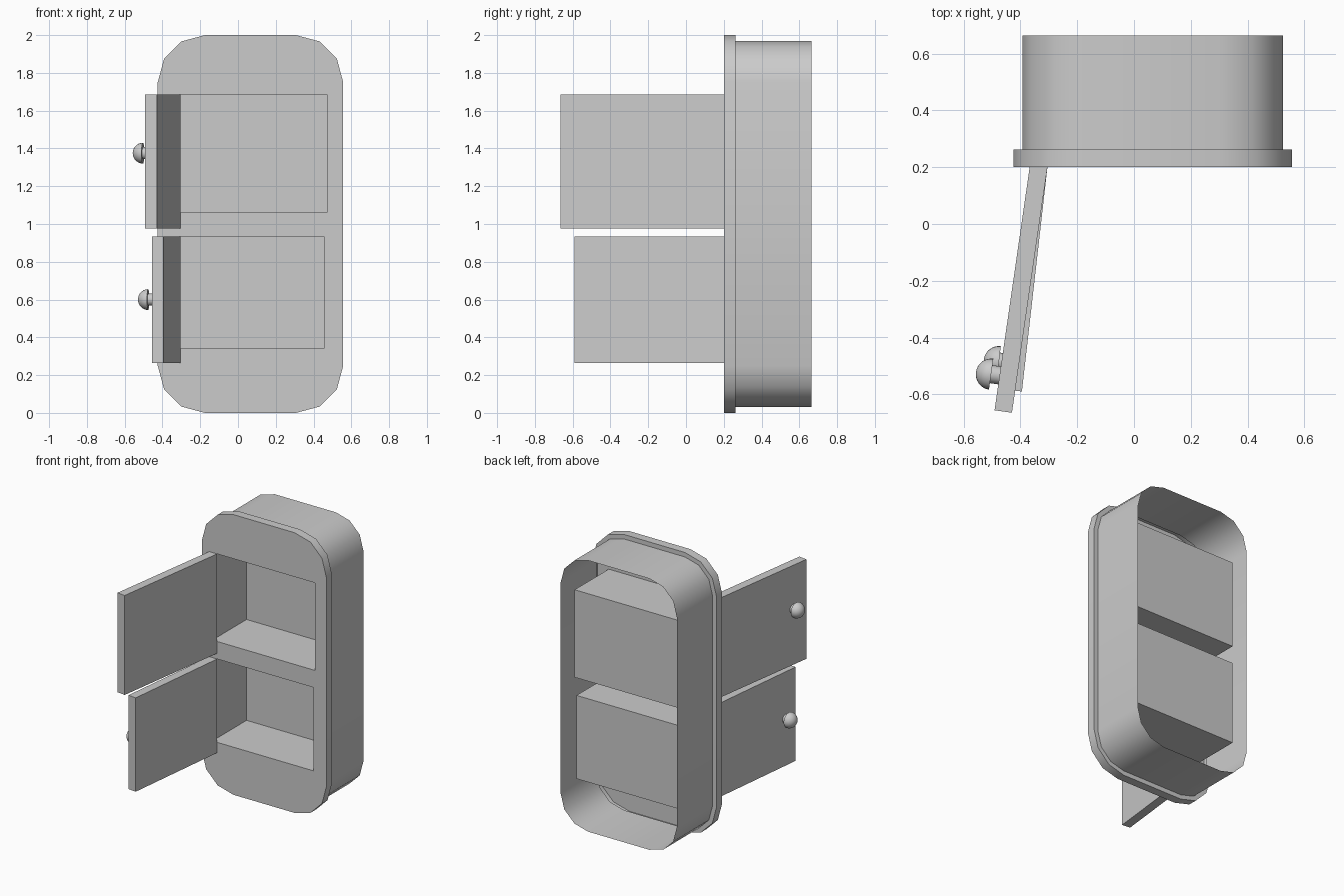
import bpy, bmesh
from math import sin, cos, radians, pi, atan2
from mathutils import Vector, Matrix

if "Cube" in bpy.data.objects:
    bpy.data.objects.remove(bpy.data.objects["Cube"])


def finish(bm, name, angle=35):
    mesh = bpy.data.meshes.new(name)
    bm.to_mesh(mesh)
    bm.free()
    obj = bpy.data.objects.new(name, mesh)
    bpy.context.collection.objects.link(obj)
    bpy.ops.object.select_all(action='DESELECT')
    obj.select_set(True)
    bpy.context.view_layer.objects.active = obj
    bpy.ops.object.shade_smooth_by_angle(angle=radians(angle))
    return obj


def rounded_loop(bm, y, inset):
    """Rounded rectangle in the xz plane, three segments per corner."""
    cx, cz, hw, hh, r = 0.066, 1.0, 0.491 - inset, 1.0 - inset, 0.25 - inset
    verts = []
    for q, (sx, sz) in enumerate(((1, 1), (-1, 1), (-1, -1), (1, -1))):
        for i in range(4):
            a = q * pi / 2 + i * pi / 6
            verts.append(bm.verts.new((cx + sx * (hw - r) + r * cos(a), y,
                                       cz + sz * (hh - r) + r * sin(a))))
    return verts


def rect_loop(bm, x0, x1, z0, z1, y):
    return [bm.verts.new((x, y, z)) for x, z in ((x0, z0), (x1, z0), (x1, z1), (x0, z1))]


def ring_edges(bm, loop):
    return [bm.edges.new((a, b)) for a, b in zip(loop, loop[1:] + loop[:1])]


def bridge(bm, a, b):
    n = len(a)
    for i in range(n):
        j = (i + 1) % n
        bm.faces.new((a[i], a[j], b[j], b[i]))


FRONT, RECESS_BACK = 0.2, 0.585

# Case: front plate with flange, thin sleeve open at the back, two recesses
bm = bmesh.new()
loops = [rounded_loop(bm, y, d) for y, d in
         ((FRONT, 0), (0.262, 0), (0.262, 0.032), (0.665, 0.032))]
edges = ring_edges(bm, loops[0])
recesses = []
for x1, z0, z1 in ((0.47, 1.06, 1.685), (0.455, 0.34, 0.935)):
    mouth = rect_loop(bm, -0.342, x1, z0, z1, FRONT)
    edges += ring_edges(bm, mouth)
    recesses.append((mouth, rect_loop(bm, -0.342, x1, z0, z1, RECESS_BACK)))
bmesh.ops.triangle_fill(bm, edges=edges, use_beauty=True, normal=(0, -1, 0))
for a, b in zip(loops, loops[1:]):
    bridge(bm, a, b)
for mouth, back in recesses:
    bridge(bm, mouth, back)
    bm.faces.new(back)
bmesh.ops.recalc_face_normals(bm, faces=bm.faces[:])
plate = next(f for f in bm.faces if all(abs(v.co.y - FRONT) < 1e-5 for v in f.verts))
if plate.normal.y > 0:
    bmesh.ops.reverse_faces(bm, faces=bm.faces[:])
finish(bm, "case")


def door(name, end_x, end_y, z0, z1, knob_dist, knob_z):
    """Open door slab hinged at the recess edge, with a domed knob outside."""
    hinge = Vector((-0.305, FRONT, 0))
    along = Vector((end_x, end_y, 0)) - hinge
    length = along.length
    u = along.normalized()
    out = Vector((u.y, -u.x, 0))              # points to -x
    up = Vector((0, 0, 1))
    place = Matrix.Translation(hinge) @ Matrix((u, out, up)).transposed().to_4x4()
    bm = bmesh.new()
    bmesh.ops.create_cube(bm, size=1)
    for v in bm.verts:
        v.co = place @ Vector(((v.co.x + 0.5) * length, (v.co.y + 0.5) * 0.062,
                               z0 + (v.co.z + 0.5) * (z1 - z0)))
    bmesh.ops.recalc_face_normals(bm, faces=bm.faces[:])
    finish(bm, name + "_door")

    # Knob profile (radius, height): neck then half dome, turned about its axis
    prof = [(0, 0.055), (0.032, 0.055), (0.032, 0.092)]
    prof += [(0.055 * cos(a * pi / 16), 0.092 + 0.054 * sin(a * pi / 16)) for a in range(9)]
    bm = bmesh.new()
    vs = [bm.verts.new((r, h, 0)) for r, h in prof]
    es = [bm.edges.new(p) for p in zip(vs, vs[1:])]
    bmesh.ops.spin(bm, geom=vs + es, cent=(0, 0, 0), axis=(0, 1, 0),
                   angle=2 * pi, steps=24, use_merge=True)
    bmesh.ops.remove_doubles(bm, verts=bm.verts[:], dist=1e-5)
    bmesh.ops.recalc_face_normals(bm, faces=bm.faces[:])
    bm.transform(place @ Matrix.Translation((knob_dist, 0, knob_z)))
    bmesh.ops.recalc_face_normals(bm, faces=bm.faces[:])
    finish(bm, name + "_knob")


door("upper", -0.43, -0.665, 0.975, 1.685, 0.75, 1.375)
door("lower", -0.395, -0.59, 0.265, 0.935, 0.70, 0.60)
